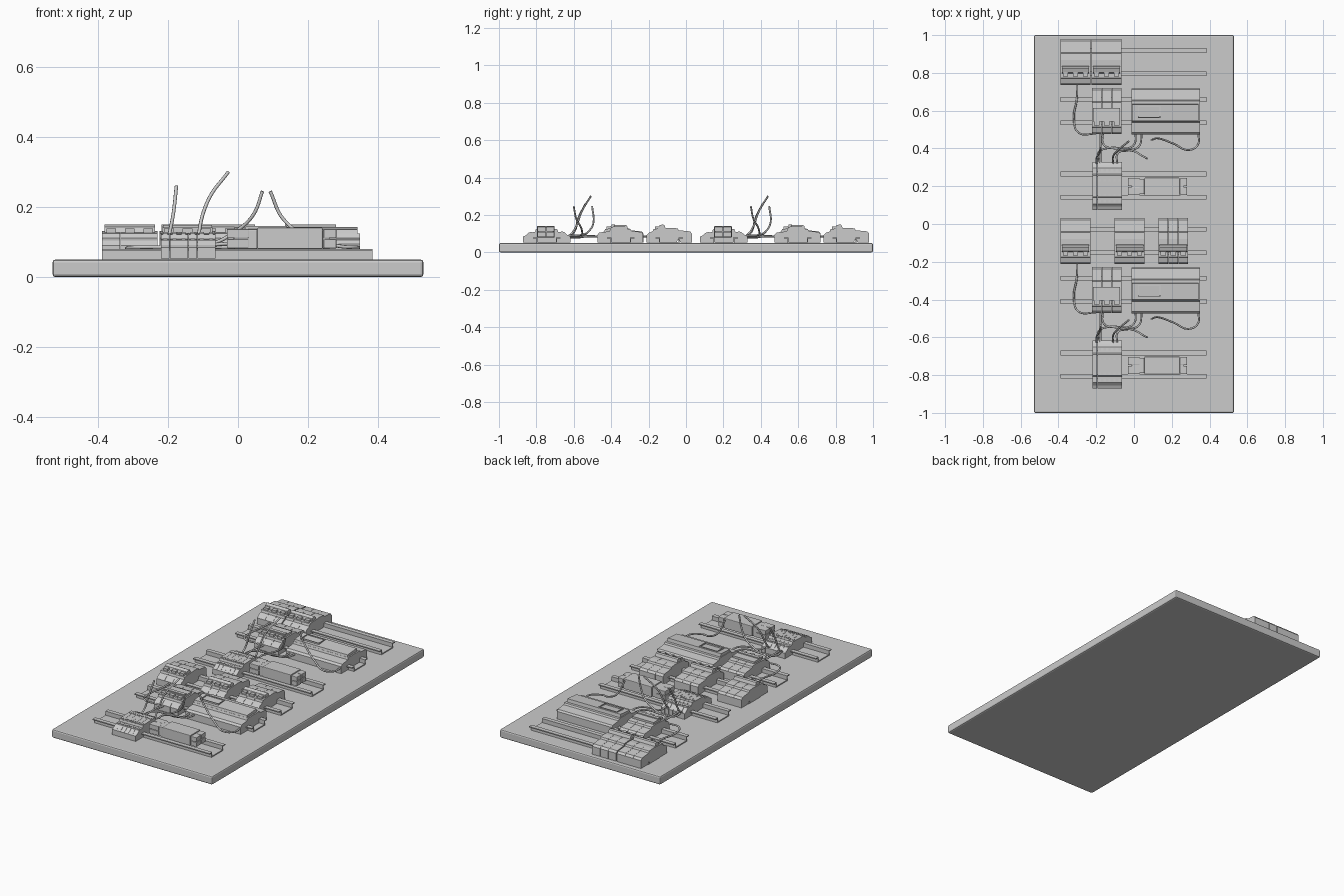
import bpy, bmesh


def finish(name, bm, bevel=0.0):
    bmesh.ops.recalc_face_normals(bm, faces=bm.faces)
    me = bpy.data.meshes.new(name)
    bm.to_mesh(me)
    bm.free()
    ob = bpy.data.objects.new(name, me)
    bpy.context.collection.objects.link(ob)
    if bevel:
        m = ob.modifiers.new("bevel", "BEVEL")
        m.width, m.segments, m.limit_method = bevel, 2, "ANGLE"
    return ob


def add_box(bm, x0, x1, y0, y1, z0, z1):
    vs = bmesh.ops.create_cube(bm, size=1)["verts"]
    for v in vs:
        v.co = ((x0 + x1) / 2 + v.co.x * (x1 - x0), (y0 + y1) / 2 + v.co.y * (y1 - y0),
                (z0 + z1) / 2 + v.co.z * (z1 - z0))


def add_profile(bm, pts, x0, x1, cy):
    # side outline (y, z) extruded along x
    a = [bm.verts.new((x0, cy + y, z)) for y, z in pts]
    b = [bm.verts.new((x1, cy + y, z)) for y, z in pts]
    bm.faces.new(a)
    bm.faces.new(b[::-1])
    n = len(pts)
    for i in range(n):
        bm.faces.new((a[i], a[(i + 1) % n], b[(i + 1) % n], b[i]))


def rail(cy):
    # hat section rail with outward lips
    bm = bmesh.new()
    half = [(0.055, 0.05), (0.055, 0.074), (0.074, 0.074), (0.074, 0.080), (0.049, 0.080), (0.049, 0.056)]
    add_profile(bm, half + [(-y, z) for y, z in half[::-1]], -0.388, 0.385, cy)
    finish("mounting_rail", bm)


MODULE = [(-0.122, 0.053), (-0.122, 0.090), (-0.110, 0.104), (-0.088, 0.112), (-0.084, 0.125),
          (0.010, 0.131), (0.045, 0.128), (0.050, 0.118), (0.112, 0.112), (0.122, 0.100),
          (0.122, 0.053), (0.060, 0.053), (0.055, 0.065), (0.045, 0.065), (0.040, 0.053)]


def breaker(x0, cy, cover=False):
    # three pole module with a linked toggle bar
    x1, w = x0 + 0.159, 0.053
    bm = bmesh.new()
    for i in range(3):
        add_profile(bm, MODULE, x0 + i * w + 0.0006, x0 + (i + 1) * w - 0.0006, cy)
    finish("relay_body" if cover else "breaker_body", bm)
    bm = bmesh.new()
    for i in range(3):
        c = x0 + (i + 0.5) * w
        add_box(bm, c - 0.014, c + 0.014, cy - 0.077, cy - 0.052, 0.12, 0.139)
    if cover:
        add_box(bm, x0 + 0.008, x1 - 0.008, cy - 0.056, cy + 0.016, 0.125, 0.142)
        add_box(bm, x0 + 0.010, x1 - 0.010, cy - 0.050, cy - 0.030, 0.140, 0.148)
    else:
        add_profile(bm, [(-0.060, 0.125), (-0.054, 0.143), (-0.035, 0.150), (-0.026, 0.146), (-0.018, 0.126)],
                    x0 + 0.007, x1 - 0.007, cy)
    finish("toggle_bar", bm)


def power_unit(cy):
    # wide unit with raised fascia and display window
    bm = bmesh.new()
    prof = [(-0.122, 0.053), (-0.122, 0.095), (-0.112, 0.106), (-0.058, 0.112), (-0.054, 0.124),
            (0.055, 0.124), (0.060, 0.114), (0.115, 0.108), (0.122, 0.098), (0.122, 0.053)]
    add_profile(bm, prof, -0.014, 0.349, cy)
    finish("power_unit_body", bm)
    bm = bmesh.new()
    add_profile(bm, [(-0.054, 0.120), (-0.050, 0.136), (0.036, 0.143), (0.040, 0.120)], -0.010, 0.341, cy)
    finish("power_unit_fascia", bm)
    bm = bmesh.new()
    for b in ((0.020, 0.140, -0.034, -0.030), (0.020, 0.140, 0.024, 0.028),
              (0.020, 0.024, -0.034, 0.028), (0.136, 0.140, -0.034, 0.028)):
        add_box(bm, b[0], b[1], cy + b[2], cy + b[3], 0.13, 0.146)
    finish("display_frame", bm)


def terminals(cy):
    # stack of stepped terminal slices with screw heads
    prof = [(-0.127, 0.053), (-0.127, 0.084), (-0.110, 0.092), (-0.095, 0.106), (-0.062, 0.108),
            (-0.058, 0.122), (0.055, 0.126), (0.062, 0.110), (0.095, 0.108), (0.112, 0.092),
            (0.127, 0.086), (0.127, 0.053)]
    bm, sc = bmesh.new(), bmesh.new()
    w = 0.157 / 6
    for i in range(6):
        x0 = -0.221 + i * w
        add_profile(bm, prof, x0 + 0.0005, x0 + w - 0.0005, cy)
        for y, z in ((-0.048, 0.1225), (0.030, 0.125), (-0.082, 0.107), (0.082, 0.109)):
            add_box(sc, x0 + 0.007, x0 + w - 0.007, cy + y - 0.006, cy + y + 0.006, z - 0.01, z + 0.003)
    finish("terminal_slices", bm)
    finish("terminal_screws", sc)


def converter(cy):
    # small converter with connector pairs at both ends
    bm = bmesh.new()
    add_box(bm, 0.055, 0.242, cy - 0.052, cy + 0.042, 0.08, 0.141)
    add_box(bm, -0.012, 0.055, cy - 0.045, cy + 0.035, 0.08, 0.136)
    add_box(bm, 0.242, 0.262, cy - 0.045, cy + 0.035, 0.08, 0.136)
    finish("converter_body", bm, 0.003)
    bm = bmesh.new()
    for x0, x1 in ((-0.032, 0.03), (0.245, 0.281)):
        for y in (-0.050, -0.003):
            for z in (0.082, 0.111):
                add_box(bm, x0, x1, cy + y, cy + y + 0.043, z, z + 0.026)
    finish("converter_connectors", bm, 0.002)


def wire(pts, dy):
    cu = bpy.data.curves.new("wire", "CURVE")
    cu.dimensions = "3D"
    cu.bevel_depth, cu.bevel_resolution, cu.resolution_u, cu.use_fill_caps = 0.005, 2, 8, True
    sp = cu.splines.new("BEZIER")
    sp.bezier_points.add(len(pts) - 1)
    for p, (x, y, z) in zip(sp.bezier_points, pts):
        p.co = (x, y + dy, z)
        p.handle_left_type = p.handle_right_type = "AUTO"
    bpy.context.collection.objects.link(bpy.data.objects.new("wire", cu))


# wire paths of the upper group
WIRES = [
    [(-0.300, 0.745, 0.085), (-0.303, 0.66, 0.085), (-0.318, 0.56, 0.082), (-0.295, 0.485, 0.085), (-0.20, 0.478, 0.085)],
    [(-0.178, 0.32, 0.085), (-0.178, 0.40, 0.085), (-0.178, 0.485, 0.085)],
    [(-0.200, 0.32, 0.085), (-0.198, 0.350, 0.11), (-0.185, 0.37, 0.18), (-0.176, 0.41, 0.26)],
    [(-0.110, 0.32, 0.085), (-0.112, 0.350, 0.12), (-0.085, 0.39, 0.22), (-0.028, 0.438, 0.30)],
    [(-0.190, 0.32, 0.080), (-0.185, 0.38, 0.080), (-0.13, 0.403, 0.085), (-0.02, 0.405, 0.085), (0.005, 0.43, 0.085), (0.008, 0.485, 0.085)],
    [(-0.090, 0.32, 0.090), (-0.085, 0.375, 0.09), (-0.03, 0.39, 0.095), (0.025, 0.41, 0.09), (0.042, 0.485, 0.085)],
    [(-0.165, 0.485, 0.085), (-0.160, 0.42, 0.085), (-0.09, 0.398, 0.09), (0.0, 0.385, 0.135), (0.045, 0.36, 0.18), (0.070, 0.347, 0.245)],
    [(0.340, 0.485, 0.085), (0.338, 0.42, 0.085), (0.29, 0.392, 0.088), (0.21, 0.425, 0.110), (0.13, 0.453, 0.165), (0.092, 0.445, 0.245)],
]

# base board
bm = bmesh.new()
add_box(bm, -0.53, 0.53, -1, 1, 0, 0.05)
finish("base_board", bm, 0.008)

# two repeated groups down the board
for dy, xs in ((0, (-0.389, -0.225)), (-0.947, (-0.389, -0.103, 0.128))):
    for cy in (0.857, 0.598, 0.203):
        rail(cy + dy)
    for x in xs:
        breaker(x, 0.857 + dy)
    breaker(-0.224, 0.598 + dy, True)
    power_unit(0.596 + dy)
    terminals(0.202 + dy)
    converter(0.203 + dy)
    for w in WIRES:
        wire(w, dy)
